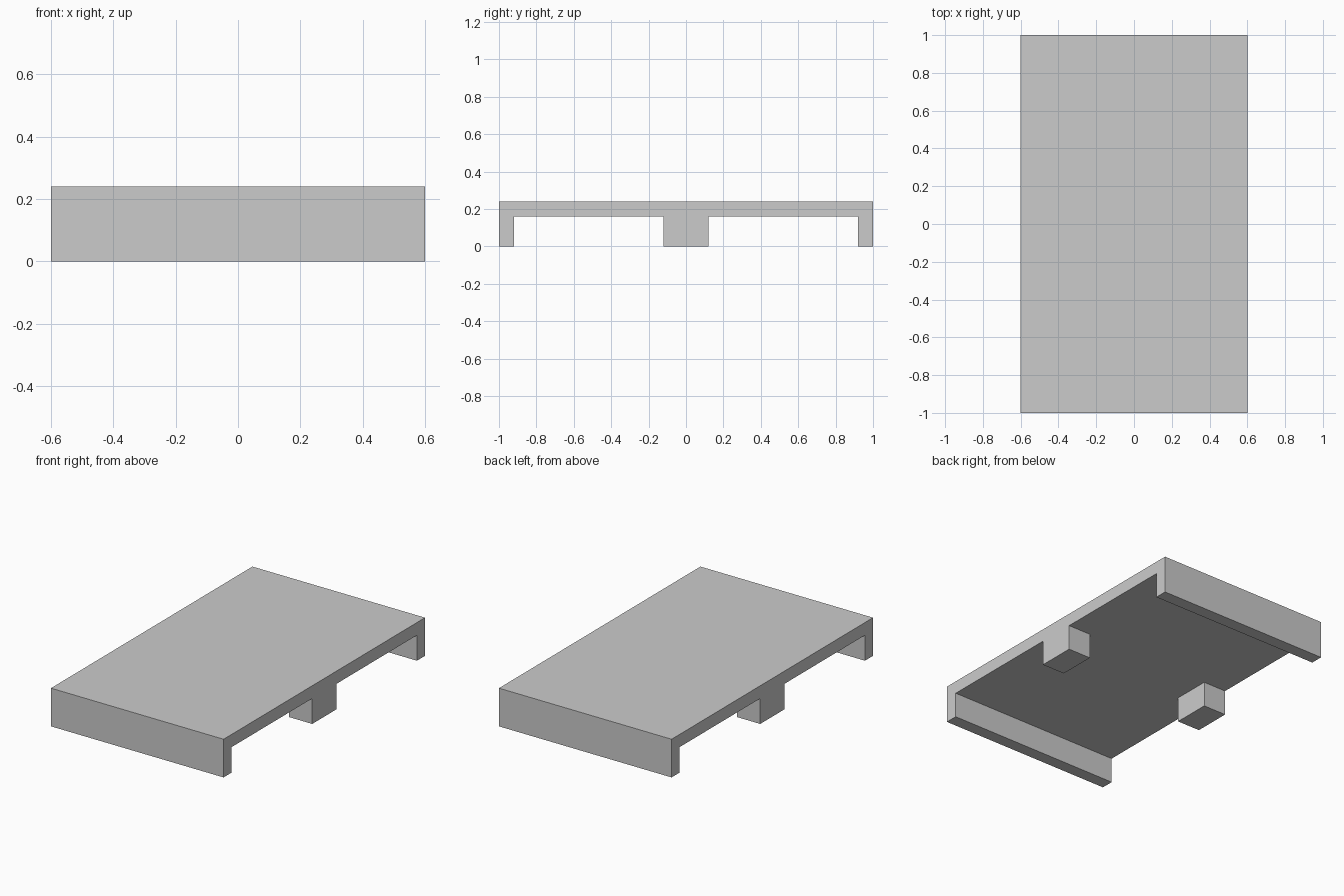
import bpy, bmesh

if "Cube" in bpy.data.objects:
    bpy.data.objects.remove(bpy.data.objects["Cube"])

HALF_W, HALF_L, HEIGHT = 0.6, 1.0, 0.24
UNDERSIDE, WALL = 0.16, 0.08      # underside height, end wall thickness
FOOT_W, FOOT_HALF = 0.16, 0.12    # middle foot depth in x, half length in y


def extrude_profile(name, profile, half_width):
    """Extrude a closed (y, z) profile symmetrically along x."""
    bm = bmesh.new()
    face = bm.faces.new([bm.verts.new((-half_width, y, z)) for y, z in profile])
    new = bmesh.ops.extrude_face_region(bm, geom=[face])["geom"]
    bmesh.ops.translate(bm, vec=(2 * half_width, 0, 0),
                        verts=[v for v in new if isinstance(v, bmesh.types.BMVert)])
    bmesh.ops.recalc_face_normals(bm, faces=bm.faces)
    mesh = bpy.data.meshes.new(name)
    bm.to_mesh(mesh)
    bm.free()
    obj = bpy.data.objects.new(name, mesh)
    bpy.context.collection.objects.link(obj)
    return obj


# Slab with end walls and a middle rib, drawn as one side profile
half = [(FOOT_HALF, 0), (FOOT_HALF, UNDERSIDE), (HALF_L - WALL, UNDERSIDE),
        (HALF_L - WALL, 0), (HALF_L, 0), (HALF_L, HEIGHT)]
profile = half + [(-y, z) for y, z in reversed(half)]
platform = extrude_profile("platform", profile, HALF_W)

# Cut away the rib's centre, leaving one foot flush with each long side
c = 0.3
cutter = extrude_profile("rib_cutter",
                         [(-c, -c), (c, -c), (c, UNDERSIDE), (-c, UNDERSIDE)],
                         HALF_W - FOOT_W)
cutter.hide_render = True
cutter.hide_viewport = True
cutter.display_type = 'WIRE'

cut = platform.modifiers.new("split_rib", 'BOOLEAN')
cut.operation = 'DIFFERENCE'
cut.solver = 'EXACT'
cut.object = cutter
